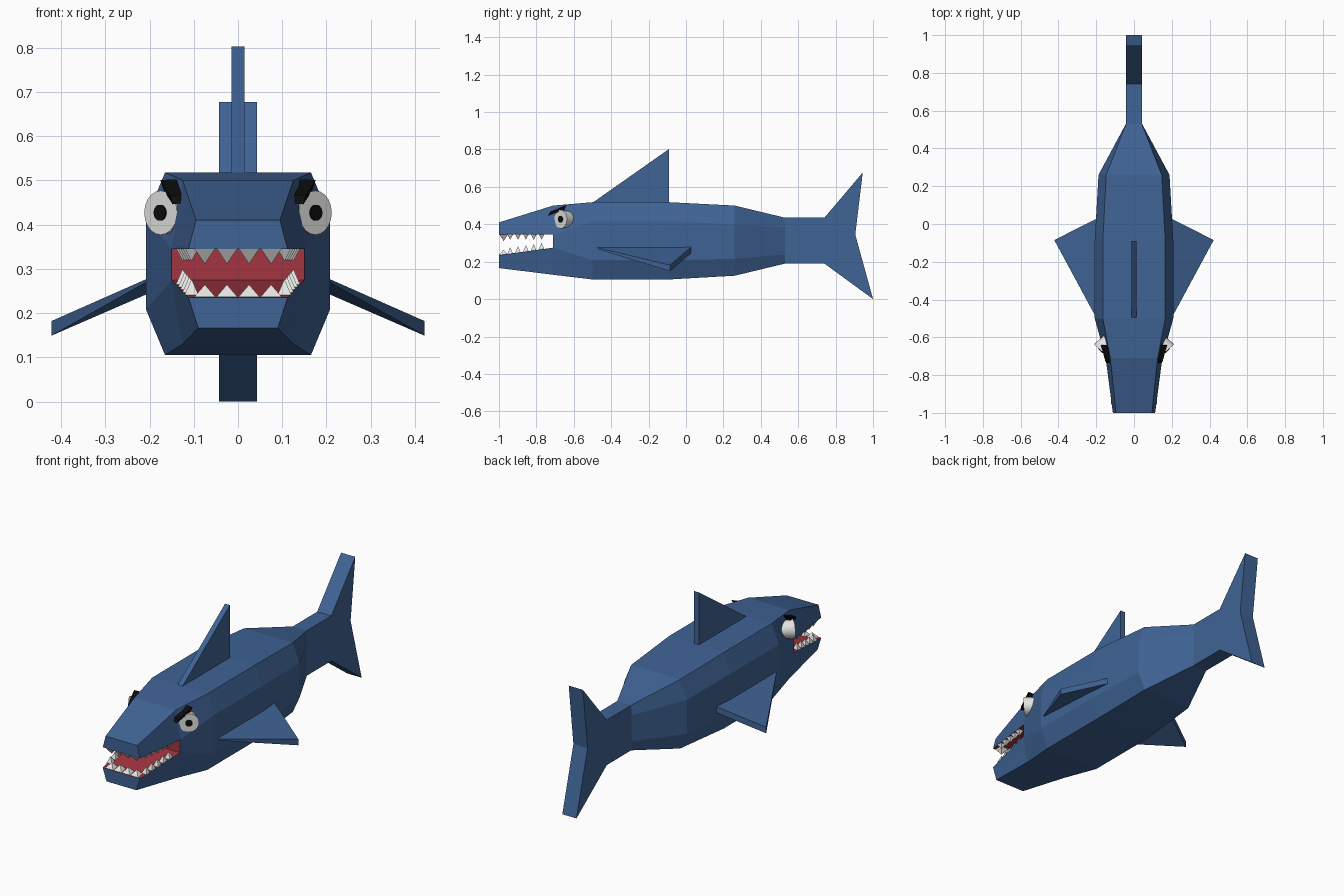
import bpy, bmesh, math
from mathutils import Vector, Matrix

cube = bpy.data.objects.get("Cube")
if cube:
    bpy.data.objects.remove(cube, do_unlink=True)


def material(name, rgb):
    m = bpy.data.materials.new(name)
    m.use_nodes = True
    m.diffuse_color = (*rgb, 1)
    bsdf = next(n for n in m.node_tree.nodes if n.type == 'BSDF_PRINCIPLED')
    bsdf.inputs["Base Color"].default_value = (*rgb, 1)
    bsdf.inputs["Roughness"].default_value = 0.8
    return m


BLUE = material("skin blue", (0.05, 0.125, 0.30))
RED = material("mouth red", (0.37, 0.035, 0.055))
WHITE = material("tooth and eye white", (0.78, 0.78, 0.76))
BLACK = material("black", (0.004, 0.004, 0.004))


def finish(name, bm, mats, rule=None):
    bmesh.ops.recalc_face_normals(bm, faces=bm.faces)
    bm.normal_update()
    if rule:
        for f in bm.faces:
            f.material_index = 1 if rule(f) else 0
    me = bpy.data.meshes.new(name)
    bm.to_mesh(me)
    bm.free()
    for m in mats:
        me.materials.append(m)
    ob = bpy.data.objects.new(name, me)
    bpy.context.collection.objects.link(ob)
    return ob


def loft(name, rings, mats, rule=None, end_cap=True):
    """Skin a list of equal-length point rings and cap the ends."""
    bm = bmesh.new()
    vs = [[bm.verts.new(p) for p in r] for r in rings]
    n = len(vs[0])
    for a, b in zip(vs, vs[1:]):
        for i in range(n):
            bm.faces.new((a[i], a[(i + 1) % n], b[(i + 1) % n], b[i]))
    bm.faces.new(vs[0])
    if end_cap:
        bm.faces.new(vs[-1])
    return finish(name, bm, mats, rule)


def ring(y, half):
    """Mirror a half section of (x, z) points into a closed ring."""
    return [(x, y, z) for x, z in half] + [(-x, y, z) for x, z in reversed(half)]


# Body: y, top width, top z, side width, upper side z, lower side z, bottom z
stations = [
    (-0.71, 0.125, 0.500, 0.150, 0.345, 0.275, 0.130),
    (-0.50, 0.165, 0.518, 0.208, 0.415, 0.208, 0.105),
    (-0.09, 0.165, 0.518, 0.208, 0.415, 0.208, 0.105),
    (0.26, 0.147, 0.500, 0.188, 0.400, 0.215, 0.125),
    (0.53, 0.042, 0.435, 0.043, 0.380, 0.240, 0.190),
    (0.74, 0.042, 0.435, 0.043, 0.380, 0.240, 0.190),
]
loft("body",
     [ring(y, [(wt, zt), (ws, zu), (ws, zl), (wt, zb)])
      for y, wt, zt, ws, zu, zl, zb in stations],
     [BLUE, RED], lambda f: f.normal.y < -0.99)

# Jaws, with red inner faces
loft("upper_jaw",
     [ring(-1.0, [(0.095, 0.41), (0.112, 0.345)]),
      ring(-0.71, [(0.125, 0.50), (0.15, 0.345)])],
     [BLUE, RED], lambda f: f.normal.z < -0.9, end_cap=False)
loft("lower_jaw",
     [ring(-1.0, [(0.112, 0.235), (0.09, 0.166)]),
      ring(-0.71, [(0.15, 0.275), (0.125, 0.13)])],
     [BLUE, RED], lambda f: f.normal.z > 0.9, end_cap=False)


# Upright fins, cut from side outlines of (y, z)
def plate(name, outline, half):
    loft(name, [[(-half, y, z) for y, z in outline],
                [(half, y, z) for y, z in outline]], [BLUE])


plate("dorsal_fin", [(-0.50, 0.515), (-0.09, 0.803), (-0.09, 0.50)], 0.0145)
plate("tail_fin_upper", [(0.74, 0.435), (0.945, 0.677), (0.905, 0.345), (0.74, 0.3125)], 0.0425)
plate("tail_fin_lower", [(0.74, 0.3125), (0.905, 0.345), (1.0, 0.0), (0.74, 0.19)], 0.0425)

for s, side in ((1, "left"), (-1, "right")):
    # Side fin: a wedge sloping down and out
    top = [(s * 0.198, -0.50, 0.281), (s * 0.185, 0.035, 0.285), (s * 0.422, -0.085, 0.182)]
    drop = (0.006, 0.033, 0.033)
    loft(side + "_side_fin",
         [top, [(x, y, z - d) for (x, y, z), d in zip(top, drop)]], [BLUE])

    # Eye: short tapered drum turned outward, with a pupil plate
    look = Vector((s * 0.67, -0.74, 0)).normalized()
    face = Vector((s * 0.175, -0.67, 0.427))
    turn = look.to_track_quat('Z', 'Y').to_matrix().to_4x4()
    for part, r1, r2, depth, out, mat in (("eye", 0.042, 0.05, 0.07, 0.0, WHITE),
                                          ("pupil", 0.018, 0.018, 0.006, 0.004, BLACK)):
        bm = bmesh.new()
        bmesh.ops.create_cone(
            bm, cap_ends=True, segments=20, radius1=r1, radius2=r2, depth=depth,
            matrix=Matrix.Translation(face + look * (out - depth / 2)) @ turn)
        ob = finish(side + "_" + part, bm, [mat])
        if part == "eye":
            bpy.ops.object.select_all(action='DESELECT')
            ob.select_set(True)
            bpy.context.view_layer.objects.active = ob
            bpy.ops.object.shade_smooth_by_angle(angle=math.radians(40))

    # Angry brow: a bar rising outward and back
    loft(side + "_brow",
         [[(s * x, y, z) for x, y, z in q] for q in (
             [(0.118, -0.725, 0.468), (0.125, -0.735, 0.449),
              (0.148, -0.735, 0.446), (0.152, -0.725, 0.465)],
             [(0.125, -0.64, 0.503), (0.135, -0.65, 0.482),
              (0.168, -0.65, 0.478), (0.176, -0.64, 0.501)])], [BLACK])


# Teeth: four-sided spikes along both jaw edges
def teeth(name, points, height, radius):
    bm = bmesh.new()
    for x, y, z in points:
        spin = Matrix.Rotation(math.pi / 4, 4, 'Z')
        bmesh.ops.create_cone(
            bm, cap_ends=True, segments=4, radius1=radius if height > 0 else 0,
            radius2=0 if height > 0 else radius, depth=abs(height),
            matrix=Matrix.Translation((x, y, z + height / 2)) @ spin)
    finish(name, bm, [WHITE])


def floor_z(y):
    return 0.233 + 0.04 * (y + 1) / 0.29


front = [(-0.075 + 0.05 * i, -0.975) for i in range(4)]
sides = [(s * (0.105 + 0.005 * i), -0.94 + 0.042 * i) for i in range(5) for s in (1, -1)]
teeth("upper_front_teeth", [(x, y, 0.347) for x, y in front], -0.036, 0.034)
teeth("upper_side_teeth", [(x, y, 0.347) for x, y in sides], -0.03, 0.022)
teeth("lower_front_teeth", [(x, y, floor_z(y)) for x, y in front], 0.028, 0.034)
teeth("lower_side_teeth", [(x, y, floor_z(y)) for x, y in sides], 0.036, 0.022)
